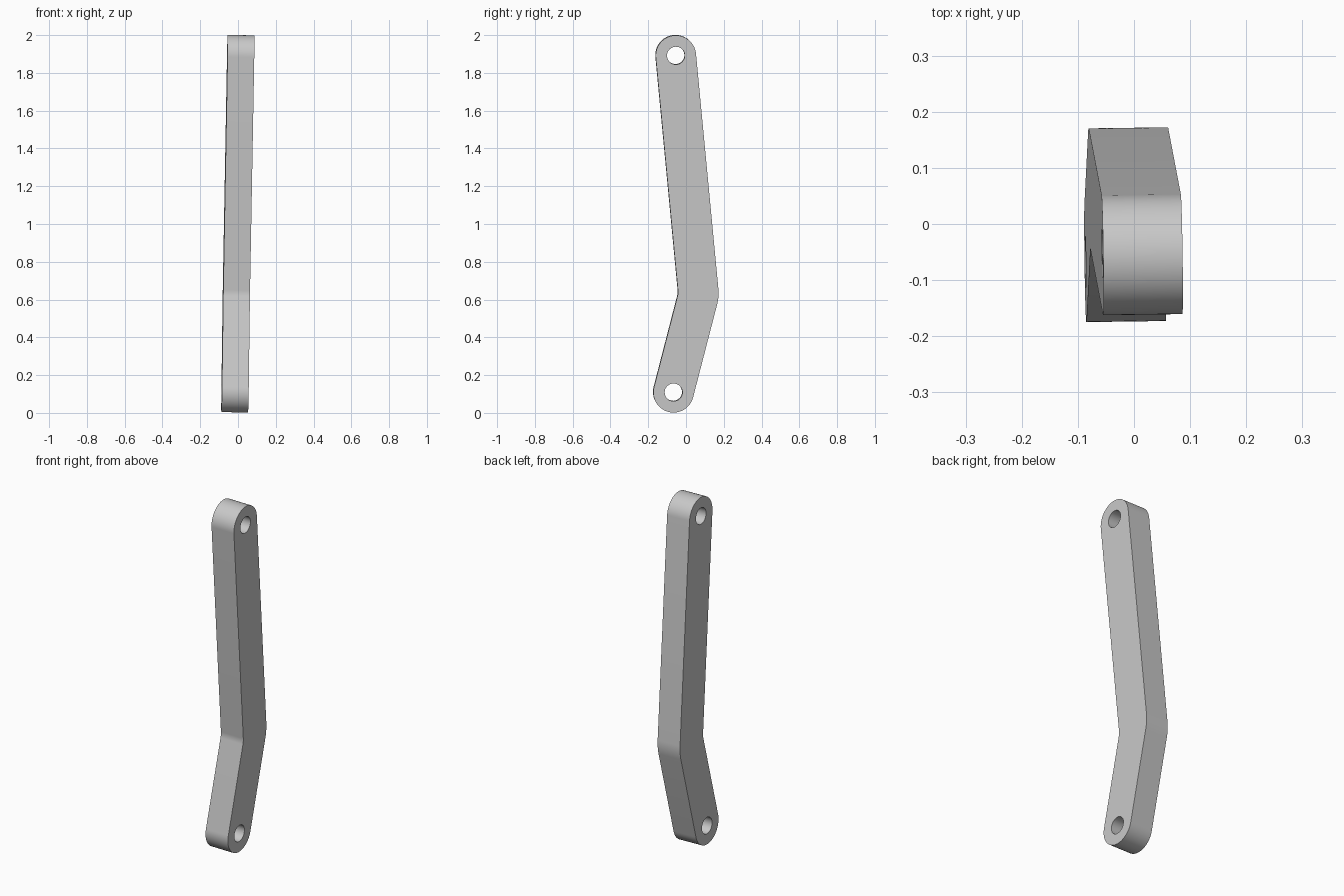
import bpy, bmesh
from math import cos, sin, pi, tan, atan2
from mathutils import Vector, Euler

cube = bpy.data.objects.get("Cube")
if cube:
    bpy.data.objects.remove(cube)

RADIUS, HOLE, THICK = 0.107, 0.047, 0.1415
top, bend, bottom = Vector((-0.055, 1.893)), Vector((0.066, 0.625)), Vector((-0.067, 0.11))


def arc(center, radius, start, sweep, steps):
    """Points along an arc in the y-z plane."""
    return [center + radius * Vector((cos(start + sweep * i / steps), sin(start + sweep * i / steps)))
            for i in range(steps + 1)]


# Directions of the two arm sections and the elbow geometry
upper = (top - bend).normalized()
lower = (bend - bottom).normalized()
a_up, a_low = atan2(upper.y, upper.x), atan2(lower.y, lower.x)
half = (a_up - a_low) / 2
mid = (a_up + a_low) / 2
outward = Vector((sin(mid), -cos(mid)))


def elbow(side, radius):
    """Rounded elbow; side is 1 for the outer edge, -1 for the inner edge."""
    corner = bend + outward * side * RADIUS / cos(half)
    center = corner - outward * radius / cos(half)
    return arc(center, radius, a_low - pi / 2, 2 * half, 10)


# Closed outline, counter-clockwise from the bottom end
outline = arc(bottom, RADIUS, a_low + pi / 2, pi, 32)
outline += elbow(1, 0.25)
outline += arc(top, RADIUS, a_up - pi / 2, pi, 32)
outline += list(reversed(elbow(-1, 0.1)))
holes = [arc(c, HOLE, 0, 2 * pi, 32)[:-1] for c in (top, bottom)]

# Flat plate with two pin holes, extruded to thickness
bm = bmesh.new()
edges = []
for loop in [outline] + holes:
    verts = [bm.verts.new((-THICK / 2, p.x, p.y)) for p in loop]
    edges += [bm.edges.new((verts[i - 1], verts[i])) for i in range(len(verts))]
bmesh.ops.triangle_fill(bm, edges=edges, use_beauty=True)
ext = bmesh.ops.extrude_face_region(bm, geom=bm.faces[:], use_keep_orig=True)
bmesh.ops.translate(bm, vec=(THICK, 0, 0),
                    verts=[g for g in ext["geom"] if isinstance(g, bmesh.types.BMVert)])
bmesh.ops.recalc_face_normals(bm, faces=bm.faces[:])
mesh = bpy.data.meshes.new("link_arm")
bm.to_mesh(mesh)
bm.free()

# Single grey metal colour
mat = bpy.data.materials.new("light_grey")
mat.use_nodes = True
grey = (0.58, 0.58, 0.58, 1)
mat.diffuse_color = grey
mat.node_tree.nodes["Principled BSDF"].inputs["Base Color"].default_value = grey
mesh.materials.append(mat)

# Arm leans slightly sideways
arm = bpy.data.objects.new("link_arm", mesh)
bpy.context.collection.objects.link(arm)
arm.rotation_euler = Euler((0, 0.0168, 0.014))
arm.location = (-0.0185, 0, 0)
bpy.context.view_layer.objects.active = arm
arm.select_set(True)
bpy.ops.object.shade_smooth_by_angle()
